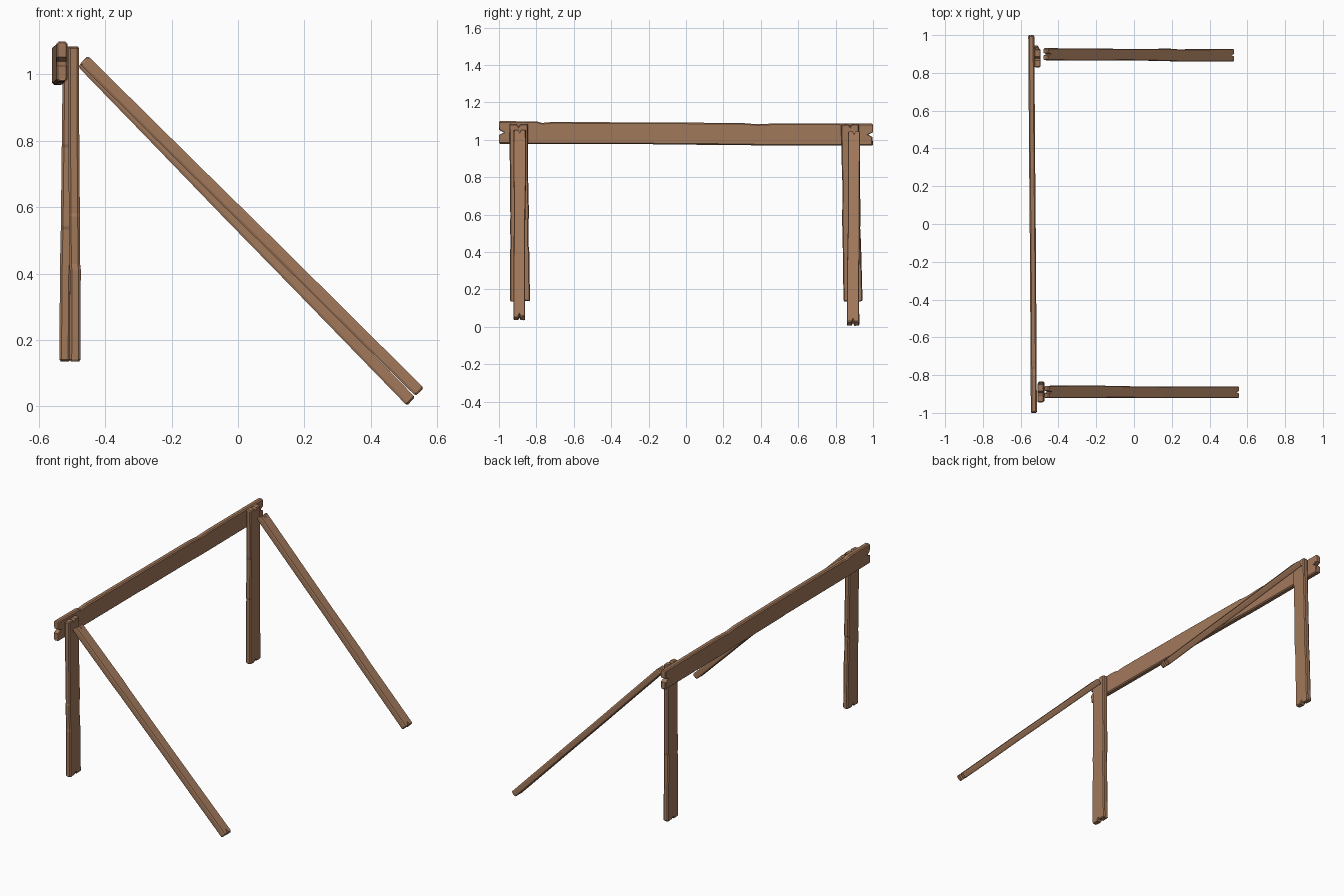
import bpy, bmesh, random
from mathutils import Vector

if "Cube" in bpy.data.objects:
    bpy.data.objects.remove(bpy.data.objects["Cube"])

random.seed(7)
wood = bpy.data.materials.new("brown_wood")
wood.diffuse_color = (0.36, 0.19, 0.105, 1)
wood.use_nodes = True
wood.node_tree.nodes["Principled BSDF"].inputs["Base Color"].default_value = wood.diffuse_color

# Chamfered plank cross-section with a narrow centre strip for the split ends
US = [-0.9, -0.22, 0.0, 0.22, 0.9]
SECTION = ([(u, 1) for u in US] + [(1, 0.6), (1, -0.6)]
           + [(u, -1) for u in reversed(US)] + [(-1, -0.6), (-1, 0.6)])


def plank(name, start, end, across, widths, thick, kinks, notch=0.022):
    """Rough-hewn board; kinks = (fraction, chip low edge, chip high edge, face shift)."""
    a, b = Vector(start), Vector(end)
    length = (b - a).length
    d = (b - a).normalized()
    across = Vector(across)
    w = (across - d * across.dot(d)).normalized()
    n = d.cross(w)
    e = 0.007 / length
    stations = [(0, 0.004, 0.004, 0), (e, 0, 0, 0)] + kinks + [(1 - e, 0, 0, 0), (1, 0.004, 0.004, 0)]
    bm = bmesh.new()
    rings = []
    for i, (t, lo, hi, shift) in enumerate(stations):
        half = (widths[0] * (1 - t) + widths[1] * t) / 2
        tip = i in (0, len(stations) - 1)
        near_tip = i in (1, len(stations) - 2)
        inward = d if i < 2 else -d
        ring = []
        for u, v in SECTION:
            cu = u * half - (hi if u > 0.5 else 0) + (lo if u < -0.5 else 0)
            cv = v * thick / 2 * (0.75 if tip else 1) + shift
            p = a.lerp(b, t) + w * cu + n * cv
            # split in the end grain
            if (tip or near_tip) and u == 0:
                p += inward * notch
            elif tip:
                p += inward * random.uniform(0, 0.003)
            ring.append(bm.verts.new(p))
        rings.append(ring)
    k = len(SECTION)
    for r, s in zip(rings, rings[1:]):
        for j in range(k):
            bm.faces.new((r[j], r[(j + 1) % k], s[(j + 1) % k], s[j]))
    for r in (rings[0], rings[-1]):
        for j in range(4):
            bm.faces.new((r[j], r[j + 1], r[10 - j], r[11 - j]))
        bm.faces.new((r[4], r[5], r[6], r[7]))
        bm.faces.new((r[11], r[12], r[13], r[0]))
    bmesh.ops.recalc_face_normals(bm, faces=bm.faces)
    mesh = bpy.data.meshes.new(name)
    bm.to_mesh(mesh)
    bm.free()
    mesh.materials.append(wood)
    obj = bpy.data.objects.new(name, mesh)
    bpy.context.collection.objects.link(obj)
    return obj


# Top beam
plank("top_beam", (-0.530, -1, 1.039), (-0.544, 1, 1.027), (0, 0, 1), (0.121, 0.117), 0.032,
      [(0.10, 0, 0, 0), (0.115, 0, 0.008, 0), (0.14, 0, 0.003, 0), (0.41, 0.002, 0.001, 0.001),
       (0.42, 0, 0.001, 0.001), (0.65, 0, 0.001, 0), (0.69, -0.002, 0.007, 0),
       (0.74, -0.002, 0.002, 0), (0.88, 0, 0.001, 0)], 0.026)

# Upright posts
plank("left_post", (-0.491, -0.887, 0.135), (-0.495, -0.895, 1.085), (0, 1, 0), (0.106, 0.100), 0.033,
      [(0.29, 0.001, 0.001, -0.002), (0.31, 0.004, 0.004, 0), (0.46, 0, 0.004, 0),
       (0.47, 0.003, 0, 0), (0.75, 0.002, 0.003, 0.001)], 0.015)
plank("right_post", (-0.522, 0.893, 0.135), (-0.511, 0.877, 1.085), (0, 1, 0), (0.102, 0.096), 0.033,
      [(0.32, 0, 0.002, 0.001), (0.42, 0.001, 0.005, 0), (0.43, -0.002, 0.002, 0),
       (0.68, 0.004, 0.001, 0), (0.69, 0.001, 0.001, 0)], 0.015)

# Slanted braces
plank("left_brace", (-0.465, -0.889, 1.044), (0.548, -0.891, 0.043), (0, 1, 0), (0.065, 0.063), 0.035,
      [(0.27, 0, -0.003, 0), (0.32, 0.002, 0, 0), (0.6, 0.001, 0.003, 0.001), (0.8, 0, 0.001, 0)])
plank("right_brace", (-0.470, 0.899, 1.036), (0.522, 0.893, 0.014), (0, 1, 0), (0.064, 0.067), 0.035,
      [(0.2, 0, 0.001, 0), (0.45, 0.003, 0.002, -0.001), (0.66, 0, 0, 0), (0.7, -0.001, 0.003, 0)])
